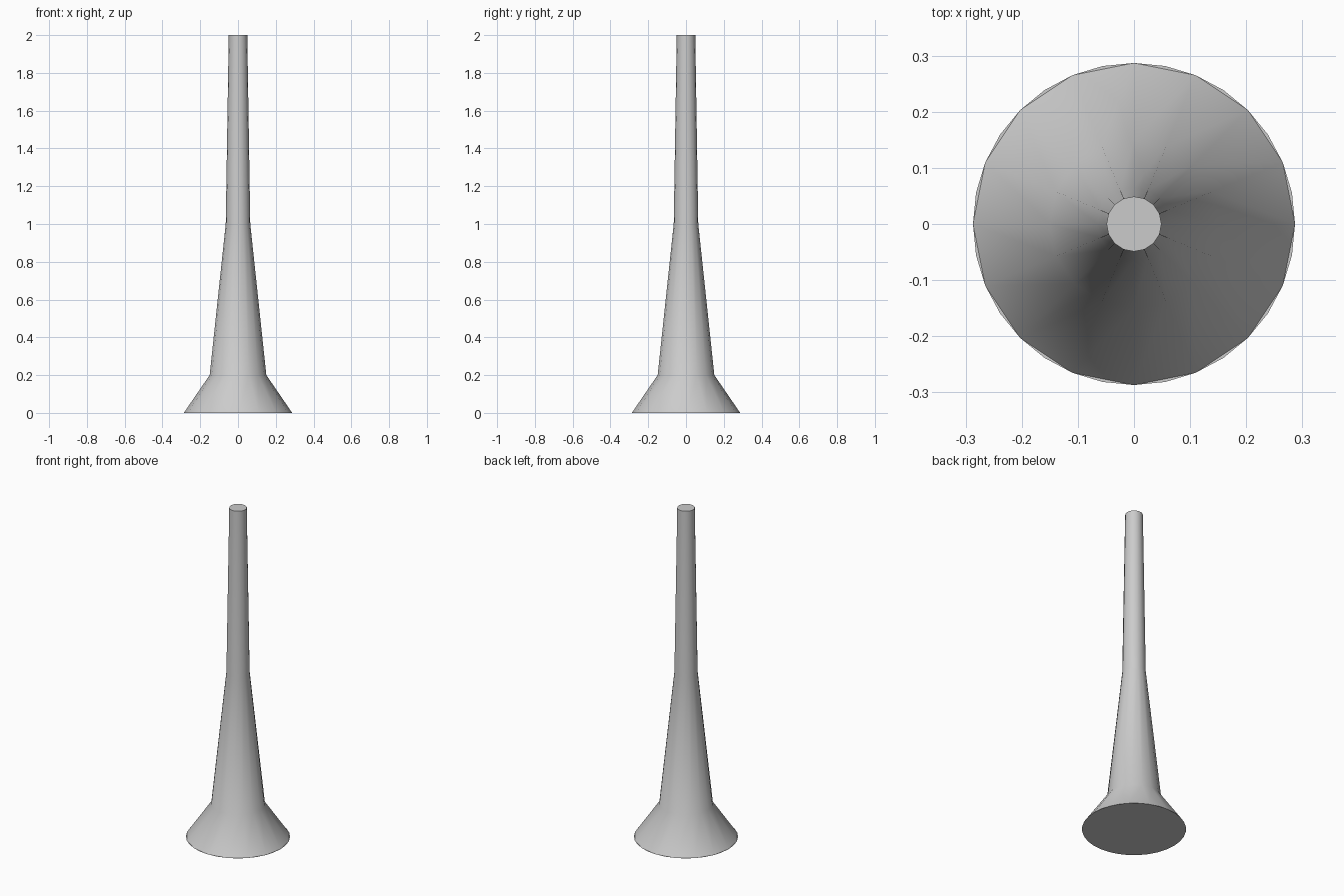
import bpy
import bmesh
from math import cos, sin, pi, radians

cube = bpy.data.objects.get("Cube")
if cube:
    bpy.data.objects.remove(cube, do_unlink=True)

grey = bpy.data.materials.new("light grey")
grey.use_nodes = True
colour = (0.6, 0.6, 0.6, 1)
grey.diffuse_color = colour
grey.node_tree.nodes["Principled BSDF"].inputs["Base Color"].default_value = colour


def ring(bm, radius, z, sides):
    angles = [2 * pi * i / sides for i in range(sides)]
    return [bm.verts.new((radius * cos(a), radius * sin(a), z)) for a in angles]


def finish(bm, name):
    mesh = bpy.data.meshes.new(name)
    bm.to_mesh(mesh)
    bm.free()
    mesh.materials.append(grey)
    obj = bpy.data.objects.new(name, mesh)
    bpy.context.collection.objects.link(obj)
    bpy.ops.object.select_all(action="DESELECT")
    obj.select_set(True)
    bpy.context.view_layer.objects.active = obj
    bpy.ops.object.shade_smooth_by_angle(angle=radians(35))


# Tapered column: flared foot, lower taper, slim upper tube, capped top
SIDES = 16
PROFILE = [(0.287, 0), (0.15, 0.2), (0.065, 1.0), (0.049, 2.0)]
bm = bmesh.new()
rings = [ring(bm, r, z, SIDES) for r, z in PROFILE]
for low, high in zip(rings, rings[1:]):
    for i in range(SIDES):
        j = (i + 1) % SIDES
        bm.faces.new((low[i], low[j], high[j], high[i]))
bm.faces.new(rings[-1])
finish(bm, "tapered_column")

# Rounder flat disc closing the underside
bm = bmesh.new()
bm.faces.new(reversed(ring(bm, PROFILE[0][0], 0, 2 * SIDES)))
finish(bm, "base_disc")
